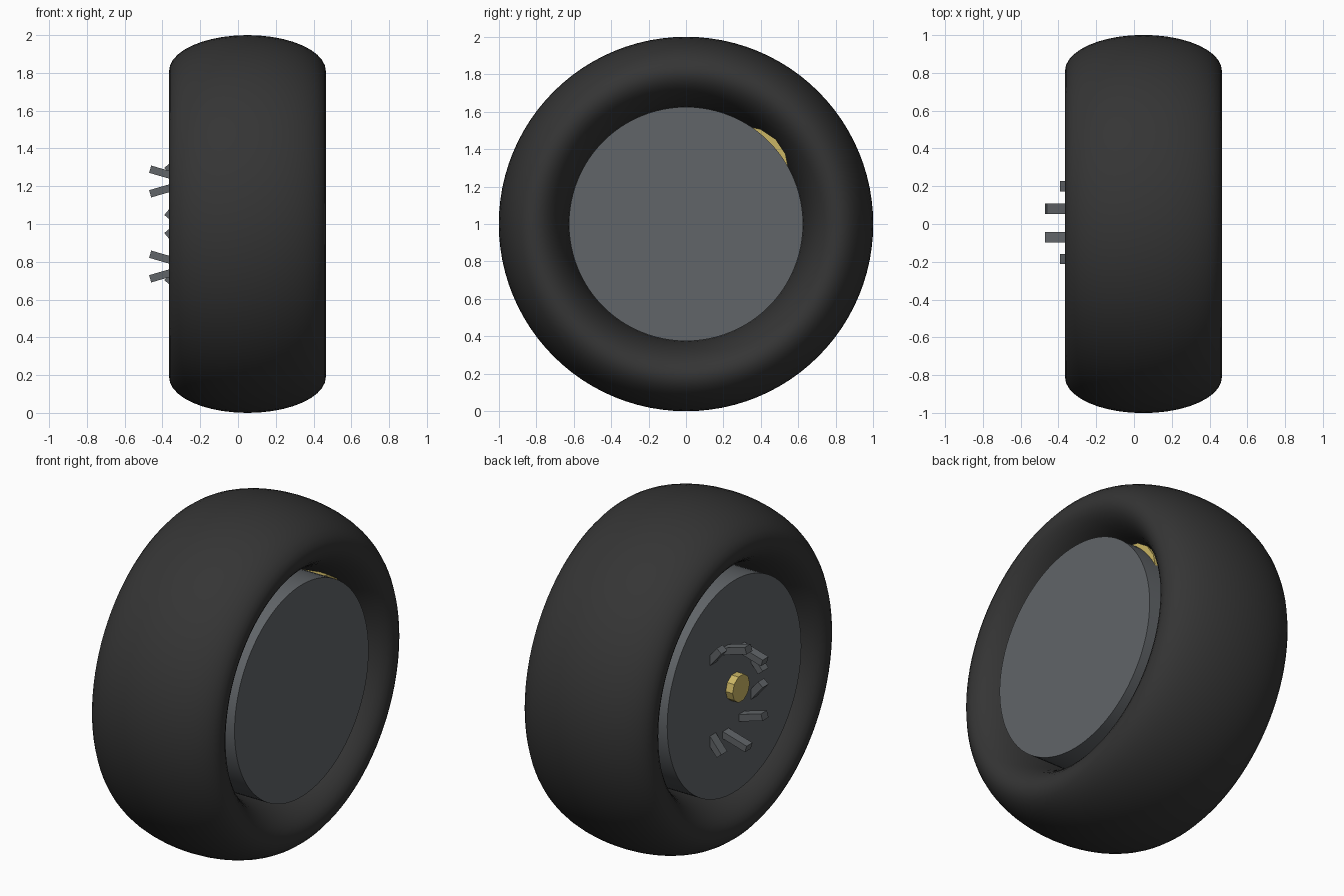
import bpy, math
from mathutils import Vector

if "Cube" in bpy.data.objects:
    bpy.data.objects.remove(bpy.data.objects["Cube"])

CX, CZ = 0.05, 1.0   # wheel centre, axle runs along x


def material(name, col):
    m = bpy.data.materials.new(name)
    m.diffuse_color = (*col, 1)
    m.use_nodes = True
    m.node_tree.nodes["Principled BSDF"].inputs["Base Color"].default_value = m.diffuse_color
    return m


rubber = material("rubber", (0.035, 0.035, 0.035))
metal = material("dark_metal", (0.12, 0.13, 0.14))
brass = material("brass", (0.60, 0.47, 0.13))


def finish(name, mat, angle=None):
    ob = bpy.context.object
    ob.name = name
    ob.data.materials.append(mat)
    bpy.ops.object.transform_apply(location=False, rotation=True, scale=True)
    if angle:
        bpy.ops.object.shade_smooth_by_angle(angle=math.radians(angle))
    return ob


def x_cylinder(name, mat, radius, x0, x1, y, z, sides, angle=None):
    bpy.ops.mesh.primitive_cylinder_add(vertices=sides, radius=radius, depth=x1 - x0,
                                        location=((x0 + x1) / 2, y, z),
                                        rotation=(0, math.pi / 2, 0))
    return finish(name, mat, angle)


# tyre: torus stretched along the axle
bpy.ops.mesh.primitive_torus_add(major_segments=96, minor_segments=40, major_radius=0.81,
                                 minor_radius=0.19, location=(CX, 0, CZ))
tyre = bpy.context.object
tyre.scale.z = 0.415 / 0.19
bpy.ops.object.transform_apply(location=False, rotation=False, scale=True)
tyre.rotation_euler.y = math.pi / 2
finish("tyre", rubber, 60)

# solid hub drum
x_cylinder("hub", metal, 0.625, -0.315, 0.415, 0, CZ, 96, 30)

# brass centre cap on the inner side, and the brass plug showing at the hub rim
x_cylinder("centre_cap", brass, 0.08, -0.42 + 0.06, -0.25, 0, CZ, 10)
x_cylinder("rim_plug", brass, 0.245, 0.12, 0.31, 0.305, CZ + 0.28, 16)

# tilted bars around the cap: y, tip x, tip height above axle, tilt in degrees
bars = [(0.20, -0.375, 0.31, 50), (0.08, -0.465, 0.29, 16),
        (-0.07, -0.465, 0.16, -16), (-0.185, -0.375, 0.035, -50)]
for side, word in ((1, "upper"), (-1, "lower")):
    for i, (y, tx, tz, tilt) in enumerate(bars):
        if side < 0:
            tz = -tz
        t = math.radians(tilt) * side
        length = 0.19
        tip = Vector((tx, y, CZ + tz))
        out = Vector((-math.cos(t), 0, math.sin(t)))
        bpy.ops.mesh.primitive_cube_add(size=1, location=tip - out * length / 2,
                                        rotation=(0, t, 0))
        bpy.context.object.scale = (length, 0.055, 0.04)
        finish(f"{word}_bar_{i + 1}", metal)
